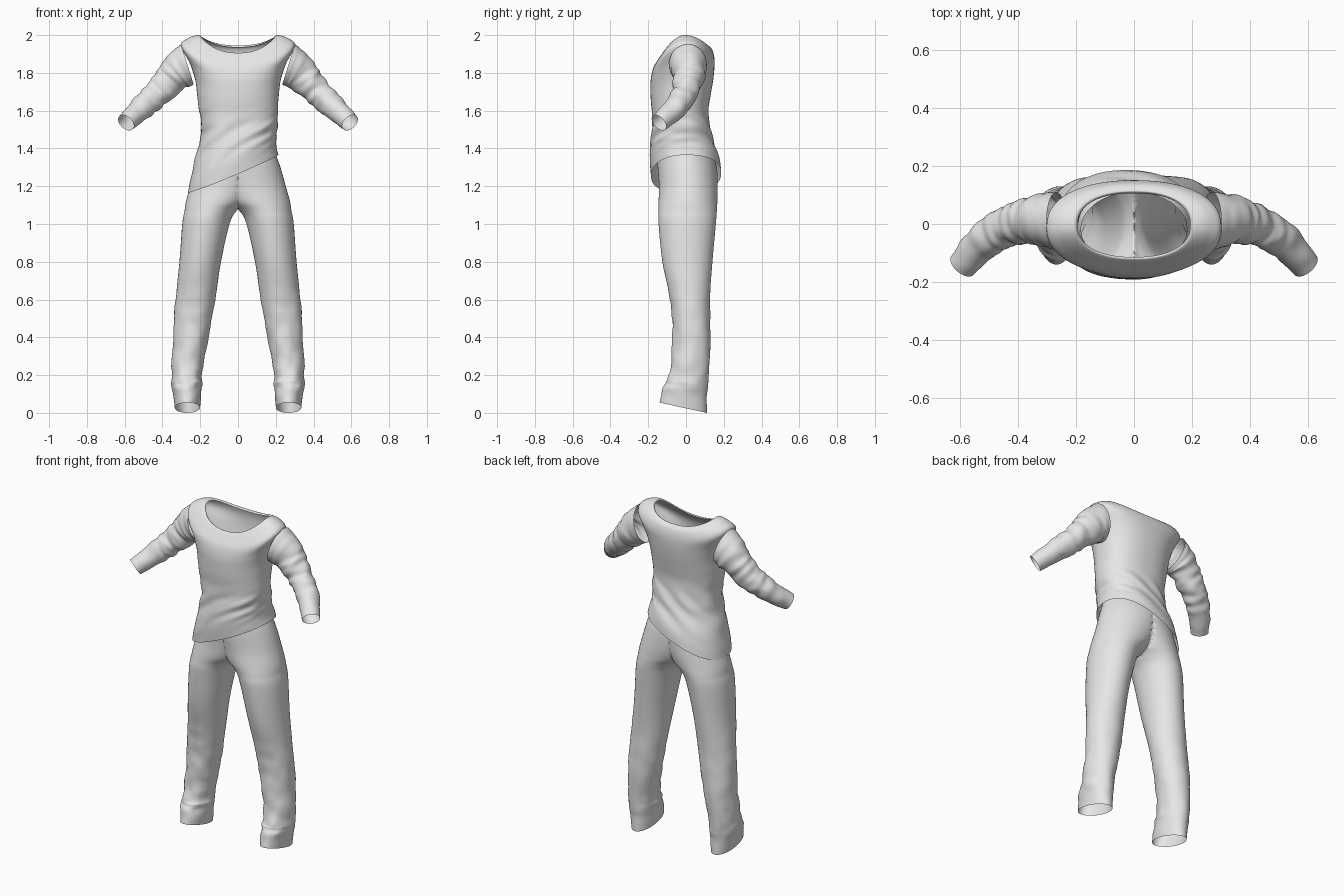
import bpy, bmesh, math
from mathutils import Vector, noise

cube = bpy.data.objects.get("Cube")
if cube:
    bpy.data.objects.remove(cube, do_unlink=True)

cloth = bpy.data.materials.new("light_grey_cloth")
cloth.use_nodes = True
cloth.diffuse_color = (0.8, 0.8, 0.8, 1)
cloth.node_tree.nodes["Principled BSDF"].inputs["Base Color"].default_value = (0.8, 0.8, 0.8, 1)


def resample(rows, steps):
    """Smoothly interpolate rows of section parameters."""
    out = []
    last = len(rows) - 1
    for i in range(last):
        p0, p1, p2, p3 = (rows[max(0, min(last, i + k))] for k in (-1, 0, 1, 2))
        for s in range(steps):
            t = s / steps
            out.append([b + 0.5 * t * (c - a + t * (2 * a - 5 * b + 4 * c - d
                        + t * (3 * (b - c) + d - a)))
                        for a, b, c, d in zip(p0, p1, p2, p3)])
    return out + [list(rows[-1])]


def loft(name, rings, mirror=False):
    """Skin a list of closed rings, leaving both ends open."""
    bm = bmesh.new()
    loops = [[bm.verts.new(p) for p in ring] for ring in rings]
    n = len(rings[0])
    for low, high in zip(loops, loops[1:]):
        for j in range(n):
            k = (j + 1) % n
            bm.faces.new((low[j], low[k], high[k], high[j]))
    if mirror:
        # Remove the inner wall on the centre plane so both halves join
        wall = [f for f in bm.faces if all(v.co.x < 1e-5 for v in f.verts)]
        bmesh.ops.delete(bm, geom=wall, context='FACES')
    mesh = bpy.data.meshes.new(name)
    bm.to_mesh(mesh)
    bm.free()
    mesh.materials.append(cloth)
    mesh.shade_smooth()
    obj = bpy.data.objects.new(name, mesh)
    bpy.context.collection.objects.link(obj)
    if mirror:
        mod = obj.modifiers.new("mirror", 'MIRROR')
        mod.use_clip = True
        mod.merge_threshold = 0.0005
    return obj


def power(v, p):
    return math.copysign(abs(v) ** p, v)


def bump(x, y, z):
    return noise.noise(Vector((x, y, z)))


def angles(n):
    return [2 * math.pi * j / n for j in range(n)]


# Trousers: height, centre x, half width, front y, back y, hem tilt
leg_rows = [
    (0.00, .268, .067, -.14, .11, .22),
    (0.08, .270, .075, -.125, .11, .2),
    (0.14, .272, .081, -.105, .115, .1),
    (0.20, .270, .080, -.09, .12, 0),
    (0.40, .250, .095, -.07, .13, 0),
    (0.60, .225, .105, -.085, .127, 0),
    (0.80, .200, .110, -.125, .14, 0),
    (1.00, .170, .125, -.145, .158, 0),
    (1.07, .145, .138, -.145, .163, 0),
    (1.12, .110, .165, -.145, .166, 0),
    (1.20, .065, .188, -.143, .168, 0),
    (1.30, .020, .205, -.15, .163, 0),
    (1.38, .000, .196, -.15, .14, 0),
    (1.43, .000, .183, -.145, .11, 0),
]
rings = []
for z, cx, rx, yf, yb, tilt in resample(leg_rows, 7):
    ring = []
    # Creases gather around the shins and fade out above the knee
    crease = .007 * max(0, min(1, (.75 - z) * 3)) * min(1, z * 8)
    for a in angles(56):
        c, s = math.cos(a), math.sin(a)
        d = crease * bump(c * 1.5, s * 1.5, z * 16) * (1 - .5 * s)
        x = cx + (rx + d) * c
        y = (yf + yb) / 2 + ((yb - yf) / 2 + d) * s
        ring.append((max(0, x), y, z + tilt * max(0, yb - y)))
    rings.append(ring)
loft("trousers", rings, mirror=True)

# Shirt body: half width, centre x, front y, back y, side/front/back z, slant
body_rows = [
    (.240, -.025, -.185, .186, 1.275, 1.265, 1.28, .42),
    (.226, -.022, -.190, .177, 1.34, 1.34, 1.34, .35),
    (.207, -.005, -.186, .145, 1.43, 1.43, 1.43, .18),
    (.200, .008, -.178, .124, 1.52, 1.51, 1.52, .08),
    (.208, .002, -.180, .118, 1.60, 1.58, 1.60, 0),
    (.216, 0, -.186, .130, 1.68, 1.65, 1.68, 0),
    (.226, 0, -.188, .142, 1.76, 1.71, 1.75, 0),
    (.255, 0, -.186, .150, 1.85, 1.77, 1.82, 0),
    (.302, 0, -.172, .150, 1.945, 1.83, 1.88, 0),
    (.262, 0, -.145, .138, 1.985, 1.875, 1.925, 0),
    (.210, 0, -.122, .115, 2.00, 1.905, 1.945, 0),
    (.194, 0, -.114, .106, 1.99, 1.90, 1.935, 0),
]
rings = []
for rx, cx, yf, yb, zs, zf, zb, slant in resample(body_rows, 7):
    ring = []
    # Diagonal folds gather around the waist
    fold = .013 * math.exp(-((zs - 1.46) / .12) ** 2)
    for a in angles(96):
        c, s = power(math.cos(a), .87), power(math.sin(a), .87)
        d = fold * bump(c * 1.2, s * 1.2, (zs - .1 * c) * 17)
        x = cx + (rx + d) * c
        y = (yf + yb) / 2 + ((yb - yf) / 2 + d) * s
        z = zs + ((zf if s < 0 else zb) - zs) * s * s + slant * x
        ring.append((x, y, z))
    rings.append(ring)
loft("shirt_body", rings)

# Sleeves: centre x, y, z, half height, half depth
sleeve_rows = [
    (.268, .010, 1.845, .112, .100),
    (.320, .015, 1.805, .098, .090),
    (.380, .008, 1.742, .080, .074),
    (.450, -.012, 1.672, .070, .068),
    (.520, -.062, 1.608, .061, .062),
    (.593, -.143, 1.536, .049, .050),
]
path = resample(sleeve_rows, 10)
centres = [Vector(p[:3]) for p in path]
seam_normal = Vector((.95, 0, -.3)).normalized()
for side, name in ((1, "left_sleeve"), (-1, "right_sleeve")):
    rings = []
    for i, p in enumerate(path):
        t = i / (len(path) - 1)
        along = (centres[min(i + 1, len(path) - 1)] - centres[max(i - 1, 0)]).normalized()
        along = along.lerp(seam_normal, max(0, 1 - t * 4)).normalized()
        depth = Vector((0, 0, 1)).cross(along).normalized()
        up = along.cross(depth)
        ring = []
        for a in angles(40):
            c, s = math.cos(a), math.sin(a)
            d = .014 * bump(c * .8, s * .8 + side, t * 13) * math.sin(math.pi * t)
            q = centres[i] + up * (p[3] + d) * s + depth * (p[4] + d) * c
            ring.append((q.x * side, q.y, q.z))
        rings.append(ring if side < 0 else ring[::-1])
    # Rings run outward, so flip the order to face the skin outward
    loft(name, rings[::-1])
